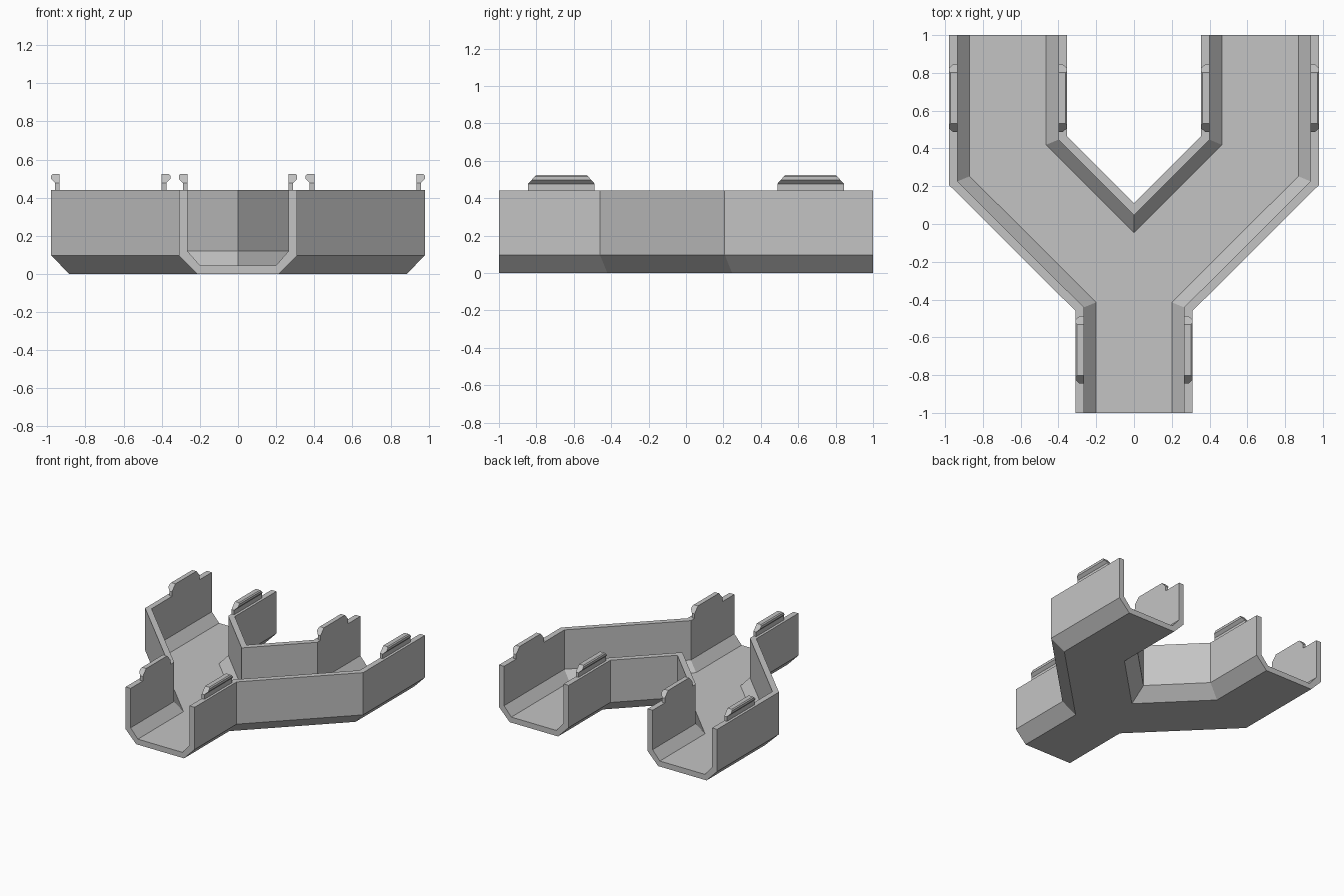
import bpy, bmesh, math

if "Cube" in bpy.data.objects:
    bpy.data.objects.remove(bpy.data.objects["Cube"])

T = math.tan(math.radians(22.5))
TOP = 0.44
# wall cross-section: (inset from outer face, height)
WALL = [(0, TOP), (0, 0.097), (0.095, 0), (0.11, 0.045), (0.045, 0.12), (0.045, TOP)]

grey = bpy.data.materials.new("grey_plastic")
grey.diffuse_color = (0.55, 0.55, 0.55, 1)
grey.use_nodes = True
grey.node_tree.nodes["Principled BSDF"].inputs["Base Color"].default_value = grey.diffuse_color


def finish(bm, name):
    bmesh.ops.recalc_face_normals(bm, faces=bm.faces)
    mesh = bpy.data.meshes.new(name)
    bm.to_mesh(mesh)
    bm.free()
    mesh.materials.append(grey)
    obj = bpy.data.objects.new(name, mesh)
    bpy.context.collection.objects.link(obj)
    return obj


# wall plan paths, mitred for an inset d
def right_path(d):
    return [(0.31 - d, -1), (0.31 - d, -0.46 + d * T), (0.98 - d, 0.207 + d * T), (0.98 - d, 1)]


def left_path(d):
    return [(-x, y) for x, y in right_path(d)]


def fork_path(d):
    half = [(0.355 + d, 1), (0.355 + d, 0.465 - d * T)]
    return half + [(0, 0.11 - d * math.sqrt(2))] + [(-x, y) for x, y in reversed(half)]


# Y-shaped open channel
bm = bmesh.new()


def wall(path):
    rows = [[bm.verts.new((x, y, z)) for x, y in path(d)] for d, z in WALL]
    stations = list(zip(*rows))
    for a, b in zip(stations, stations[1:]):
        for i, j in ((0, 1), (1, 2), (3, 4), (4, 5), (5, 0)):
            bm.faces.new((a[i], a[j], b[j], b[i]))
    return stations


right, left, fork = wall(right_path), wall(left_path), wall(fork_path)
outline = right + fork + left[::-1]
for k in (2, 3):                                   # underside and floor
    bm.faces.new([s[k] for s in outline])
for a, b in ((right[0], left[0]), (right[3], fork[0]), (left[3], fork[4])):   # open ends
    bm.faces.new([a[i] for i in (0, 1, 2)] + [b[i] for i in (2, 1, 0, 5, 4, 3)]
                 + [a[i] for i in (3, 4, 5)])
finish(bm, "channel")

# snap clips: a stem flush with the inner wall face and a lip towards the outside
CLIP = [(0.045, TOP), (0.045, 0.477), (0.045, 0.525), (0.008, 0.525), (0, 0.517),
        (0, 0.498), (0.021, 0.477), (0.021, TOP)]


def clip(name, x, y, inward):
    bm = bmesh.new()
    ends = []
    for s in (-1, 1):
        ends.append([bm.verts.new((x + inward * d,
                                   y + s * (0.178 - 0.9 * max(0, z - 0.477)), z))
                     for d, z in CLIP])
    a, b = ends
    n = len(CLIP)
    for i in range(n):
        j = (i + 1) % n
        bm.faces.new((a[i], a[j], b[j], b[i]))
    for e in ends:
        bm.faces.new((e[0], e[1], e[6], e[7]))
        bm.faces.new(e[1:7])
    finish(bm, name)


for side, label in ((1, "right"), (-1, "left")):
    clip(f"front_clip_{label}", side * 0.31, -0.666, -side)
    clip(f"back_outer_clip_{label}", side * 0.98, 0.666, -side)
    clip(f"back_inner_clip_{label}", side * 0.355, 0.666, side)
